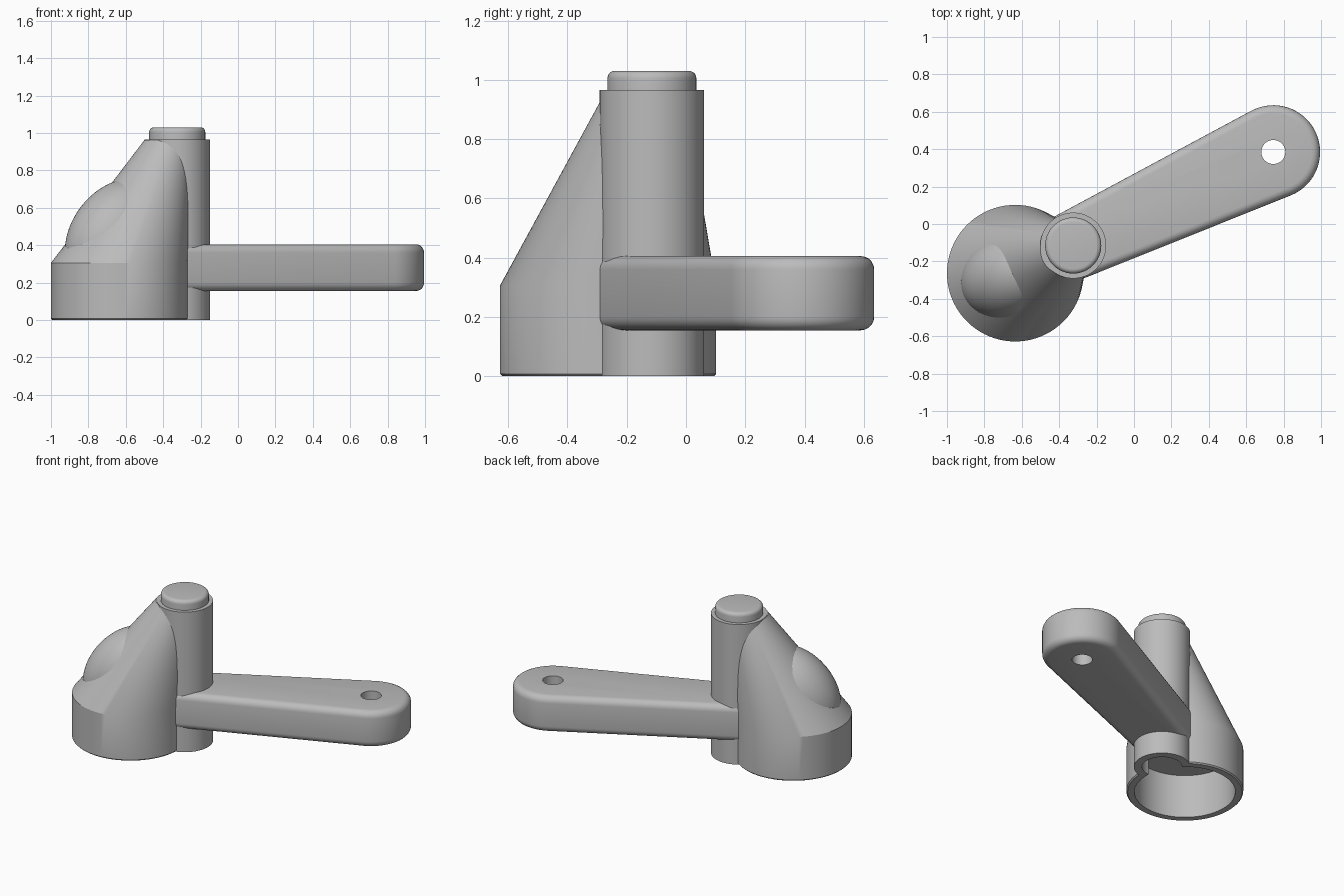
import bpy, bmesh, math
from mathutils import Vector, Matrix

cube = bpy.data.objects.get("Cube")
if cube:
    bpy.data.objects.remove(cube, do_unlink=True)

grey = bpy.data.materials.new("plain_grey")
grey.use_nodes = True
COLOUR = (0.5, 0.5, 0.5, 1)
grey.diffuse_color = COLOUR
grey.node_tree.nodes["Principled BSDF"].inputs["Base Color"].default_value = COLOUR

SEGMENTS = 80
BASE = Vector((-0.635, -0.263))
POST = Vector((-0.325, -0.115))
PIN = Vector((0.745, 0.385))
TIP = Vector((-0.37, -0.14))


def finish(name, bm):
    bmesh.ops.recalc_face_normals(bm, faces=bm.faces)
    mesh = bpy.data.meshes.new(name)
    bm.to_mesh(mesh)
    bm.free()
    mesh.materials.append(grey)
    obj = bpy.data.objects.new(name, mesh)
    bpy.context.collection.objects.link(obj)
    return obj


def loft(name, rings):
    """Closed solid through circles given as (centre, radius, height)."""
    bm = bmesh.new()
    loops = []
    for centre, radius, z in rings:
        loop = []
        for i in range(SEGMENTS):
            a = math.tau * i / SEGMENTS
            loop.append(bm.verts.new((centre.x + radius * math.cos(a),
                                      centre.y + radius * math.sin(a), z)))
        loops.append(loop)
    for low, high in zip(loops, loops[1:]):
        for i in range(SEGMENTS):
            j = (i + 1) % SEGMENTS
            bm.faces.new((low[i], low[j], high[j], high[i]))
    bm.faces.new(loops[0][::-1])
    bm.faces.new(loops[-1])
    return finish(name, bm)


def arm(name, root, root_r, end, end_r, z0, z1, bevel):
    """Tapered rounded bar: tangent hull of two circles, with rounded edges."""
    axis = end - root
    heading = math.atan2(axis.y, axis.x)
    spread = math.acos((root_r - end_r) / axis.length)
    bm = bmesh.new()
    outline = []
    steps = 32
    for centre, radius, start, sweep in (
            (end, end_r, heading - spread, 2 * spread),
            (root, root_r, heading + spread, math.tau - 2 * spread)):
        for i in range(steps + 1):
            a = start + sweep * i / steps
            outline.append(bm.verts.new((centre.x + radius * math.cos(a),
                                         centre.y + radius * math.sin(a), z0)))
    face = bm.faces.new(outline)
    grown = bmesh.ops.extrude_face_region(bm, geom=[face])
    top = [v for v in grown["geom"] if isinstance(v, bmesh.types.BMVert)]
    bmesh.ops.translate(bm, verts=top, vec=(0, 0, z1 - z0))
    rims = [e for e in bm.edges if abs(e.verts[0].co.z - e.verts[1].co.z) < 1e-5]
    bmesh.ops.bevel(bm, geom=rims, offset=bevel, segments=5, profile=0.5,
                    affect='EDGES')
    return finish(name, bm)


# Round base that leans into a tapering cone towards the post
housing = loft("housing", [(BASE, 0.357, 0), (BASE, 0.365, 0.008),
                           (BASE, 0.365, 0.305), (TIP, 0.13, 0.963)])

# Upright post
post = loft("post", [(POST, 0.176, 0), (POST, 0.176, 0.965)])

# Post cap with a rounded top edge
rounding = 0.025
cap_rings = [(POST, 0.15, 0.94)]
for i in range(6):
    a = math.pi / 2 * i / 5
    cap_rings.append((POST, 0.15 - rounding * (1 - math.cos(a)),
                      1.03 - rounding * (1 - math.sin(a))))
cap = loft("post_cap", cap_rings)

# Bulge on the sloping side of the housing
normal = Vector((-0.71, -0.33, 0.624)).normalized()
across = normal.cross(Vector((0, 0, -1))).normalized()
slope = normal.cross(across)
turn = Matrix((across, slope, normal)).transposed().to_4x4()
bm = bmesh.new()
bmesh.ops.create_uvsphere(bm, u_segments=64, v_segments=32, radius=1)
bm.transform(Matrix.Translation((-0.669, -0.278, 0.467)) @ turn
             @ Matrix.Diagonal((0.22, 0.32, 0.22, 1)))
bulge = finish("side_bulge", bm)

# Lever arm
lever = arm("lever_arm", POST, 0.184, PIN, 0.25, 0.155, 0.405, 0.045)

# Cutters: hollow underside, post bore and lever hole
hollow = loft("hollow_cutter", [(BASE, 0.315, -0.1), (BASE, 0.315, 0.3)])
bore = loft("bore_cutter", [(POST, 0.125, -0.1), (POST, 0.125, 0.298)])
drill = loft("drill_cutter", [(PIN, 0.064, 0), (PIN, 0.064, 0.6)])
cutters = (hollow, bore, drill)
for cutter in cutters:
    cutter.hide_render = True


def cut(obj, tools):
    bpy.context.view_layer.objects.active = obj
    for tool in tools:
        mod = obj.modifiers.new("cut", 'BOOLEAN')
        mod.operation = 'DIFFERENCE'
        mod.solver = 'EXACT'
        mod.object = tool
        bpy.ops.object.modifier_apply(modifier=mod.name)


for part in (housing, post, bulge):
    cut(part, (hollow, bore))
cut(lever, cutters)
for cutter in cutters:
    bpy.data.objects.remove(cutter, do_unlink=True)

# Smooth shading with crisp edges
for part in (housing, post, cap, bulge, lever):
    bpy.ops.object.select_all(action='DESELECT')
    part.select_set(True)
    bpy.context.view_layer.objects.active = part
    bpy.ops.object.shade_smooth_by_angle(angle=math.radians(25))
